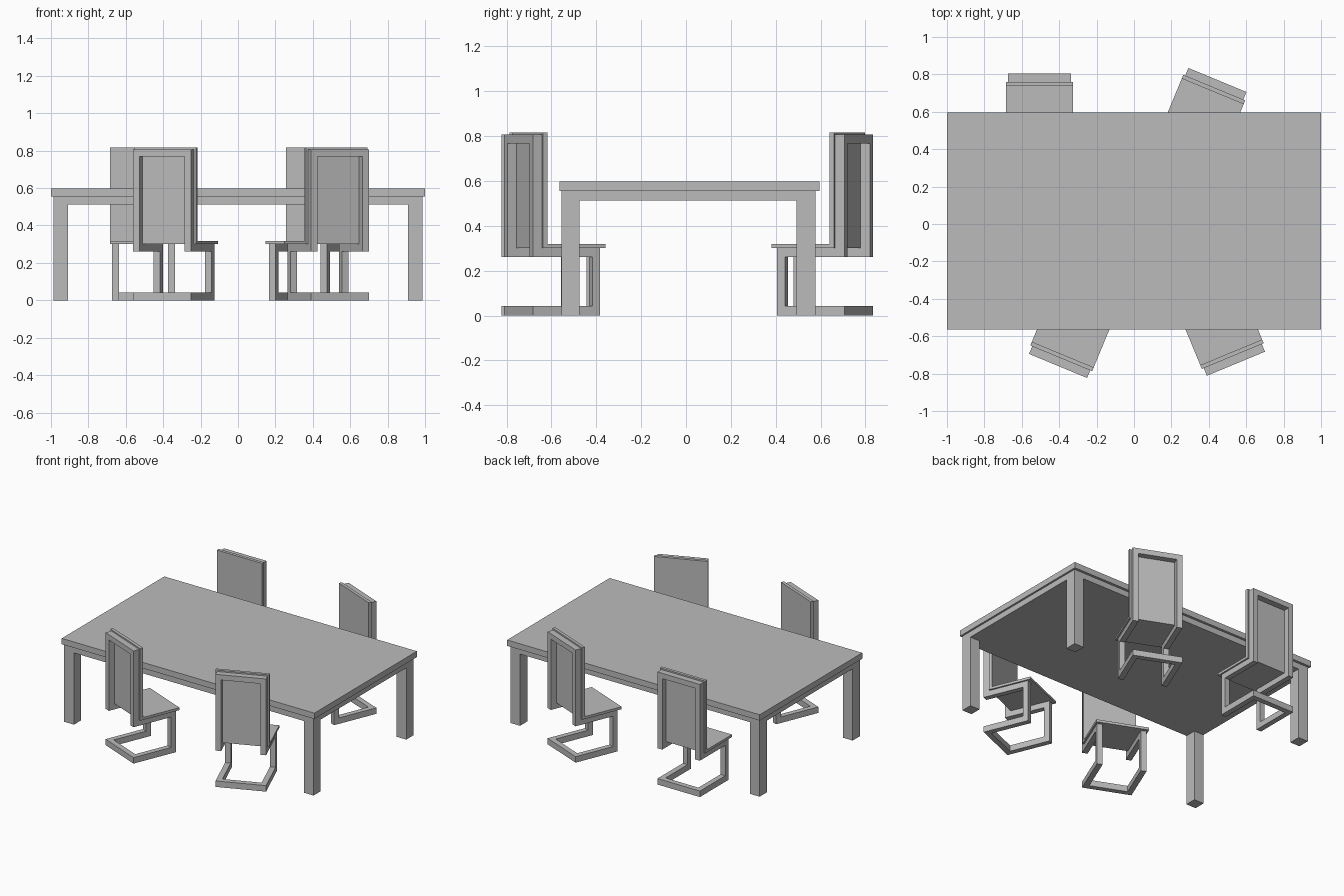
import bpy, bmesh
from math import radians
from mathutils import Matrix, Vector

cube = bpy.data.objects.get("Cube")
if cube:
    bpy.data.objects.remove(cube, do_unlink=True)

grey = bpy.data.materials.new("plain_grey")
grey.use_nodes = True
COLOUR = (0.5, 0.5, 0.5, 1)
grey.diffuse_color = COLOUR
grey.node_tree.nodes["Principled BSDF"].inputs["Base Color"].default_value = COLOUR


def add_prism(bm, outline, x0, x1):
    """Extrude a (y, z) outline from x0 to x1."""
    face = bm.faces.new([bm.verts.new((x0, y, z)) for y, z in outline])
    new = bmesh.ops.extrude_face_region(bm, geom=[face])["geom"]
    verts = [g for g in new if isinstance(g, bmesh.types.BMVert)]
    bmesh.ops.translate(bm, verts=verts, vec=Vector((x1 - x0, 0, 0)))


def add_box(bm, x, y, z):
    add_prism(bm, [(y[0], z[0]), (y[1], z[0]), (y[1], z[1]), (y[0], z[1])], *x)


def finish(name, bm, matrix=Matrix()):
    bmesh.ops.recalc_face_normals(bm, faces=bm.faces)
    mesh = bpy.data.meshes.new(name)
    bm.to_mesh(mesh)
    bm.free()
    mesh.materials.append(grey)
    obj = bpy.data.objects.new(name, mesh)
    obj.matrix_world = matrix
    bpy.context.collection.objects.link(obj)


def box(name, x, y, z, matrix=Matrix()):
    bm = bmesh.new()
    add_box(bm, x, y, z)
    finish(name, bm, matrix)


# Table: top, inset slab below it, four square legs
box("table_top", (-1, 1), (-0.565, 0.595), (0.555, 0.597))
box("table_apron", (-0.987, 0.987), (-0.555, 0.577), (0.513, 0.555))
for side, x in (("right", (-0.987, -0.91)), ("left", (0.91, 0.987))):
    for end, y in (("front", (-0.555, -0.475)), ("back", (0.493, 0.577))):
        box(f"table_leg_{end}_{side}", x, y, (0, 0.513))

# Chair sizes: origin at the middle of the rear edge, +y forward
HALF = 0.168       # half width of the frame
BAR = 0.038        # bar width
BACK = 0.044       # depth of the back bars
FRONT = 0.325      # front of the frame
PANEL = 0.179      # half width of seat and back panel
SEAT_Z = 0.3
LOW = 0.26         # underside of the seat bars
FLOOR = 0.043      # height of the floor bars
TOP = 0.806

# Cantilever outline: back bar, seat bar, front leg, floor bar
side_outline = [(0, TOP), (0, LOW), (FRONT - BAR, LOW), (FRONT - BAR, FLOOR),
                (0, FLOOR), (0, 0), (FRONT, 0), (FRONT, SEAT_Z),
                (BACK, SEAT_Z), (BACK, TOP)]


def chair(name, x, y, angle):
    place = Matrix.Translation((x, y, 0)) @ Matrix.Rotation(radians(angle), 4, "Z")
    bm = bmesh.new()
    inner = HALF - BAR
    add_prism(bm, side_outline, -HALF, -inner)
    add_prism(bm, side_outline, inner, HALF)
    add_box(bm, (-inner, inner), (0, BACK), (TOP - BAR, TOP))
    add_box(bm, (-inner, inner), (0, BAR), (0, FLOOR))
    finish(name + "_frame", bm, place)
    box(name + "_seat", (-PANEL, PANEL), (BACK, 0.347), (SEAT_Z, 0.318), place)
    box(name + "_back_panel", (-PANEL, PANEL), (BACK, 0.066), (0.318, 0.816), place)


chair("chair_front_left", 0.545, -0.747, 22.5)
chair("chair_front_right", -0.406, -0.759, -22.5)
chair("chair_back_left", 0.446, 0.77, 157.5)
chair("chair_back_right", -0.505, 0.804, 180)
